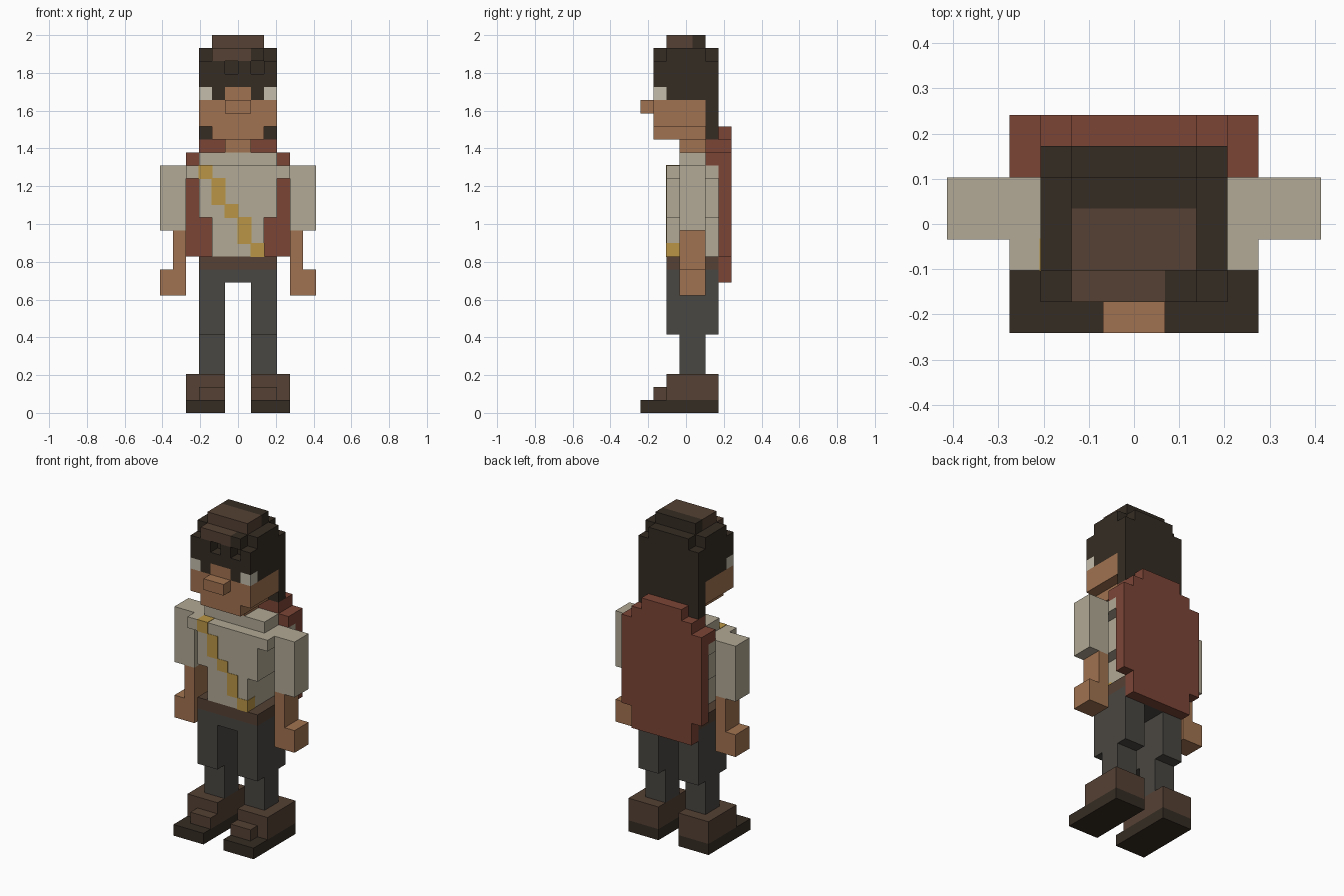
import bpy, bmesh
from mathutils import Vector

cube = bpy.data.objects.get("Cube")
if cube:
    bpy.data.objects.remove(cube, do_unlink=True)

U = 2 / 29  # block size


def linear(c):
    c /= 255
    return c / 12.92 if c <= 0.04045 else ((c + 0.055) / 1.055) ** 2.4


def material(name, rgb):
    col = [linear(c) for c in rgb] + [1]
    m = bpy.data.materials.new(name)
    m.diffuse_color = col
    m.use_nodes = True
    bsdf = next(n for n in m.node_tree.nodes if n.type == 'BSDF_PRINCIPLED')
    bsdf.inputs["Base Color"].default_value = col
    return m


SHIRT = material("shirt_beige", (178, 169, 149))
SKIN = material("skin", (161, 114, 80))
DARK = material("dark_brown", (53, 44, 35))
BROWN = material("leather_brown", (85, 65, 52))
RED = material("cape_red", (124, 69, 54))
GREY = material("trouser_grey", (74, 71, 66))
GOLD = material("strap_gold", (186, 150, 70))
EYE = material("eye_white", (196, 189, 172))


def part(name, mat, boxes, side=1, grow=0):
    """Blocks given as (x0, x1, y0, y1, z0, z1) in block units; y runs 0..7 front to back."""
    bm = bmesh.new()
    for x0, x1, y0, y1, z0, z1 in boxes:
        x0, x1 = sorted((x0 * side, x1 * side))
        lo = Vector((x0, y0 - 3.5, z0)) * U - Vector((grow,) * 3)
        hi = Vector((x1, y1 - 3.5, z1)) * U + Vector((grow,) * 3)
        for v in bmesh.ops.create_cube(bm, size=1)["verts"]:
            v.co = [(lo[i] + hi[i]) / 2 + v.co[i] * (hi[i] - lo[i]) for i in range(3)]
    me = bpy.data.meshes.new(name)
    bm.to_mesh(me)
    bm.free()
    me.materials.append(mat)
    ob = bpy.data.objects.new(name, me)
    bpy.context.collection.objects.link(ob)


# Limbs and eyes, mirrored
for side, s in (("left", 1), ("right", -1)):
    part(side + "_sole", DARK, [(1, 4, 0, 6, 0, 1)], s)
    part(side + "_shoe", BROWN, [(1, 4, 2, 6, 1, 3), (1, 3, 1, 2, 1, 2)], s)
    part(side + "_leg", GREY, [(1, 3, 3, 5, 3, 6), (1, 3, 2, 6, 6, 10)], s)
    part(side + "_sleeve", SHIRT, [(4, 6, 3, 5, 14, 19)], s)
    part(side + "_forearm", SKIN, [(4, 5, 3, 5, 11, 14), (4, 6, 3, 5, 9, 11)], s)
    part(side + "_eye", EYE, [(2, 3, 1, 2, 24, 25)], s)
    part(side + "_pupil", DARK, [(1, 2, 1, 2, 24, 25)], s)

# Body
part("hips", GREY, [(-3, 3, 2, 6, 10, 11)])
part("belt", BROWN, [(-3, 3, 2, 6, 11, 12)])
part("shirt", SHIRT, [(-2, 2, 2, 6, 12, 15), (-3, 3, 2, 6, 15, 18),
                      (-4, 4, 2, 6, 18, 19), (-3, 3, 3, 5, 19, 20)])
part("strap", GOLD, [(-3, -2, 2, 3, 18, 19), (-2, -1, 2, 3, 16, 18), (-1, 0, 2, 3, 15, 16),
                     (0, 1, 2, 3, 13, 15), (1, 2, 2, 3, 12, 13)], grow=0.002)

# Cape with stepped outline and shoulder wrap
part("cape", RED, [(-4, 4, 6, 7, 12, 20), (-3, 3, 6, 7, 10, 12), (-3, 3, 6, 7, 20, 21),
                   (-2, 2, 6, 7, 21, 22), (-4, 4, 5, 6, 19, 20), (-3, 3, 5, 6, 20, 21)])

# Head
part("neck", SKIN, [(-1, 1, 3, 5, 20, 21)])
part("face", SKIN, [(-2, 2, 1, 5, 21, 22), (-3, 3, 1, 5, 22, 24), (-1, 1, 1, 2, 24, 25)])
part("nose", SKIN, [(-1, 1, 0, 1, 23, 24)])

# Hair: back, sides, notched fringe and rounded crown
part("hair", DARK, [(-3, 3, 5, 6, 21, 24), (-3, 3, 2, 6, 24, 27), (-3, 3, 1, 2, 25, 26),
                    (-3, -1, 1, 2, 26, 27), (0, 1, 1, 2, 26, 27), (2, 3, 1, 2, 26, 27),
                    (-3, 3, 2, 5, 27, 28), (-2, 2, 5, 6, 27, 28), (1, 2, 1, 2, 27, 28),
                    (-2, 2, 4, 5, 28, 29)])
part("hair_top", BROWN, [(-2, 2, 2, 4, 28, 29), (-2, 1, 1, 2, 27, 28)])
